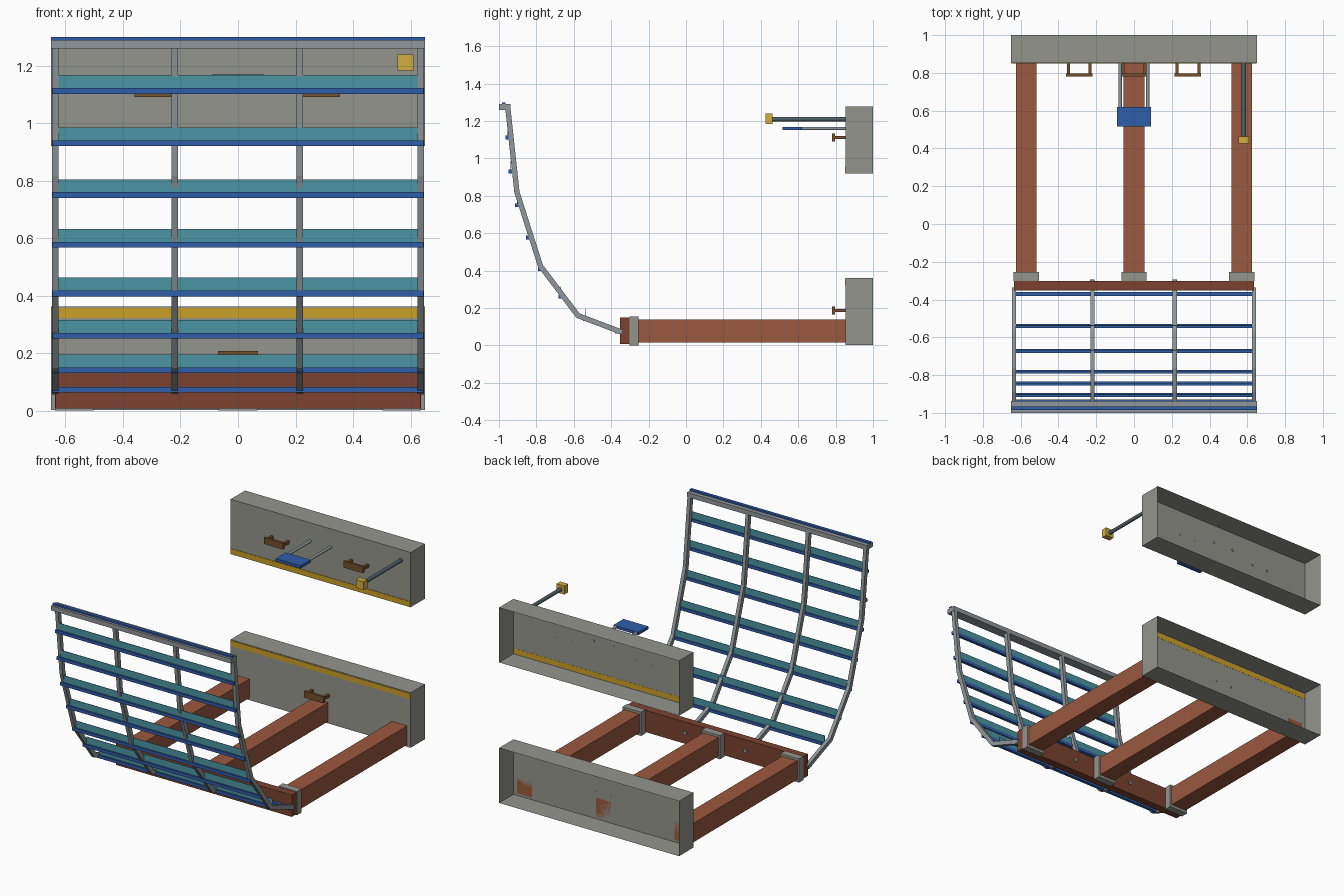
import bpy, bmesh
from math import radians
from mathutils import Vector, Matrix

if "Cube" in bpy.data.objects:
    bpy.data.objects.remove(bpy.data.objects["Cube"])


def material(name, rgb):
    m = bpy.data.materials.new(name)
    m.diffuse_color = (*rgb, 1)
    m.use_nodes = True
    m.node_tree.nodes["Principled BSDF"].inputs["Base Color"].default_value = m.diffuse_color
    return m


BROWN = material("rust_red", (0.33, 0.10, 0.05))
DARK_BROWN = material("dark_red", (0.20, 0.055, 0.03))
BLUE = material("blue", (0.03, 0.11, 0.40))
TEAL = material("teal", (0.07, 0.30, 0.37))
YELLOW = material("yellow", (0.65, 0.43, 0.05))
AMBER = material("amber", (0.60, 0.35, 0.02))
BRONZE = material("bronze", (0.18, 0.08, 0.025))
SLATE = material("slate", (0.08, 0.12, 0.14))
STEEL = material("steel", (0.28, 0.31, 0.33))
STONE = material("warm_grey", (0.30, 0.30, 0.27))


def finish(bm, name, mat):
    me = bpy.data.meshes.new(name)
    bm.to_mesh(me)
    bm.free()
    me.materials.append(mat)
    ob = bpy.data.objects.new(name, me)
    bpy.context.collection.objects.link(ob)
    return ob


def box(name, x, y, z, mat, open_back=False):
    """Box from (min, max) pairs, optionally without its +y face."""
    bm = bmesh.new()
    bmesh.ops.create_cube(bm, size=1)
    for v in bm.verts:
        v.co = Vector([r[0] if c < 0 else r[1] for c, r in zip(v.co, (x, y, z))])
    if open_back:
        bm.normal_update()
        bmesh.ops.delete(bm, geom=[f for f in bm.faces if f.normal.y > 0.9],
                         context='FACES_ONLY')
    return finish(bm, name, mat)


def rod(name, x, y, z, r, mat):
    """Round rod running along y."""
    bm = bmesh.new()
    m = Matrix.Translation((x, sum(y) / 2, z)) @ Matrix.Rotation(radians(90), 4, 'X')
    bmesh.ops.create_cone(bm, cap_ends=True, segments=12, radius1=r, radius2=r,
                          depth=y[1] - y[0], matrix=m)
    for f in bm.faces:
        f.smooth = len(f.verts) == 4
    return finish(bm, name, mat)


def rib(name, x, path, width, thick, mat):
    """Mitred square bar following a path in the yz plane."""
    pts = [Vector(p) for p in path]
    dirs = [(b - a).normalized() for a, b in zip(pts, pts[1:])]
    bm = bmesh.new()
    rings = []
    for i, p in enumerate(pts):
        d0, d1 = dirs[max(i - 1, 0)], dirs[min(i, len(dirs) - 1)]
        t = (d0 + d1).normalized()
        off = Vector((-t.y, t.x)) * (thick / 2 / t.dot(d0))
        rings.append([bm.verts.new((x + sx * width / 2, *(p + off * sn)))
                      for sx, sn in ((-1, -1), (1, -1), (1, 1), (-1, 1))])
    for a, b in zip(rings, rings[1:]):
        for k in range(4):
            n = (k + 1) % 4
            bm.faces.new((a[k], a[n], b[n], b[k]))
    bm.faces.new(rings[0])
    bm.faces.new(rings[-1])
    bmesh.ops.recalc_face_normals(bm, faces=bm.faces)
    return finish(bm, name, mat)


def handle(name, x, z):
    """Grab handle: flat bar on two posts."""
    box(name + "_bar", (x - .07, x + .07), (.78, .796), (z - .021, z + .021), BRONZE)
    for s in (-1, 1):
        c = x + s * .058
        box(name + "_post", (c - .008, c + .008), (.796, .852), (z - .009, z + .009), BRONZE)


# Wall panels, open at the back, with warning stripes
box("lower_panel", (-.65, .65), (.852, 1), (.003, .362), STONE, True)
box("upper_panel", (-.65, .65), (.852, 1), (.92, 1.278), STONE, True)
box("lower_stripe", (-.648, .648), (.849, .853), (.322, .357), AMBER)
box("upper_stripe", (-.648, .648), (.849, .853), (.923, .958), AMBER)

# Floor beams, collars and cross beam
for bx in (-.57, 0, .57):
    box("floor_beam", (bx - .055, bx + .055), (-.30, .852), (.017, .14), BROWN)
    box("beam_collar", (bx - .067, bx + .067), (-.302, -.255), (0, .155), STONE)
box("cross_beam", (-.635, .635), (-.352, -.301), (.008, .15), DARK_BROWN)
for bx in (-.22, .215):
    rod("cross_beam_bolt", bx, (-.31, -.294), .08, .012, STEEL)

# Curved basket ribs and top rail
path = [(-.34, .07), (-.578, .16), (-.778, .425), (-.904, .82), (-.953, 1.275)]
for rx in (-.635, -.22, .215, .635):
    rib("basket_rib", rx, path, .023, .028, STEEL)
box("top_rail", (-.65, .65), (-1, -.938), (1.26, 1.29), STEEL)
box("top_rail_trim", (-.65, .65), (-.985, -.965), (1.287, 1.30), BLUE)

# Blue slats, each but the lowest carrying a thin teal board
slats = [(-.37, .073), (-.54, .141), (-.672, .261), (-.782, .408),
         (-.845, .577), (-.905, .75), (-.94, .93), (-.956, 1.112)]
for i, (y, z) in enumerate(slats):
    box("basket_slat", (-.645, .645), (y - .01, y + .01), (z - .01, z + .01), BLUE)
    if i:
        box("basket_board", (-.625, .625), (y + .001, y + .004), (z + .005, z + .055), TEAL)

# Grab handles
handle("upper_left_handle", -.29, 1.112)
handle("upper_right_handle", .285, 1.112)
handle("lower_handle", 0, .187)

# Small shelf on two rods
box("shelf", (-.09, .09), (.517, .62), (1.151, 1.169), BLUE)
for s in (-1, 1):
    rod("shelf_rod", s * .073, (.60, .855), 1.16, .009, STEEL)

# Lever with square knob
rod("lever_rod", .582, (.455, .855), 1.21, .012, SLATE)
box("lever_knob", (.554, .61), (.425, .463), (1.184, 1.239), YELLOW)
